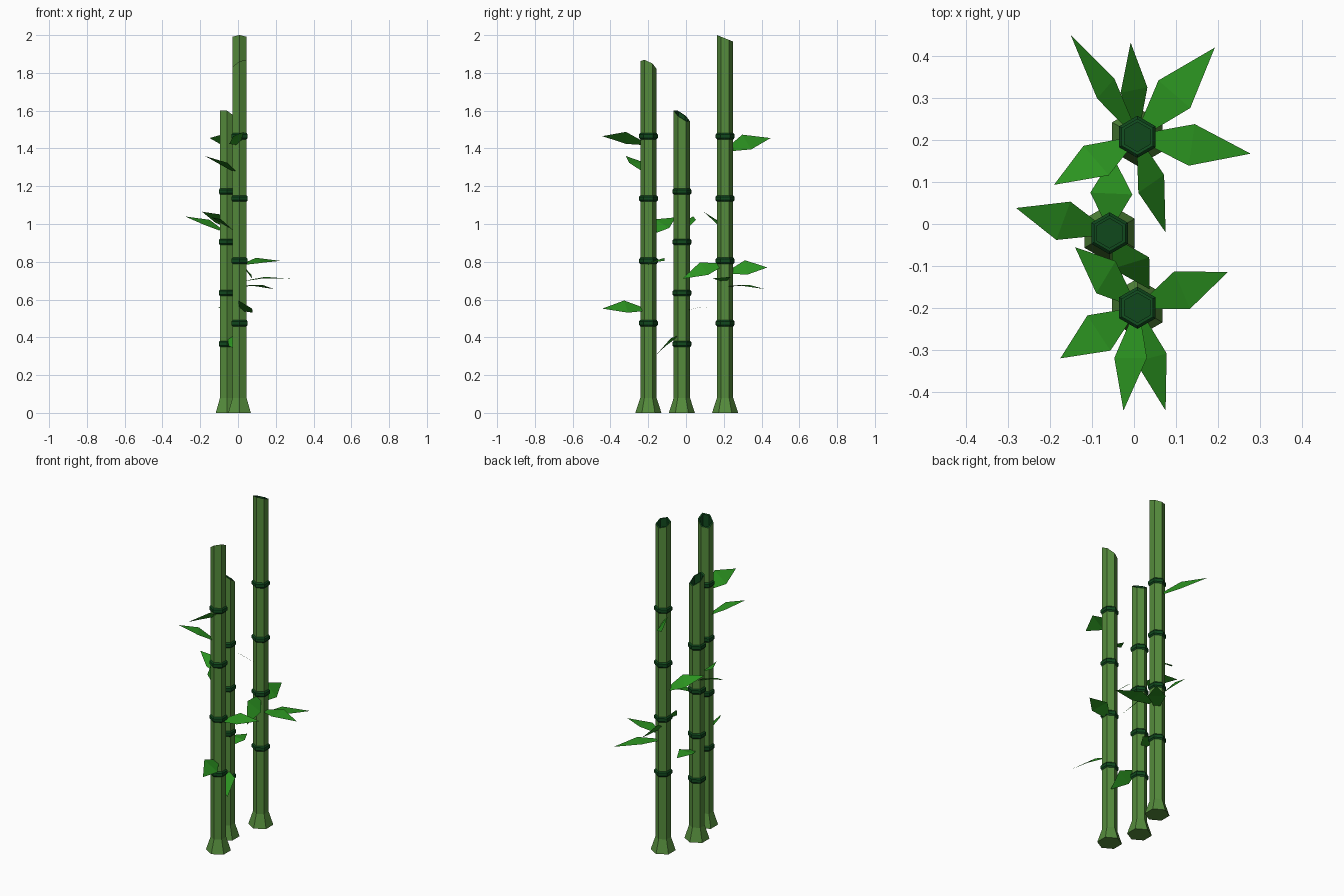
import bpy
from math import cos, sin, radians, atan2
from mathutils import Vector

if "Cube" in bpy.data.objects:
    bpy.data.objects.remove(bpy.data.objects["Cube"])


def material(name, rgb):
    m = bpy.data.materials.new(name)
    m.diffuse_color = (*rgb, 1)
    m.use_nodes = True
    m.node_tree.nodes["Principled BSDF"].inputs["Base Color"].default_value = m.diffuse_color
    return m


STALK = material("stalk_green", (0.09, 0.26, 0.045))
DARK = material("dark_green", (0.005, 0.065, 0.012))
LEAF = material("leaf_green", (0.025, 0.30, 0.015))


def add_mesh(name, verts, faces, mat):
    me = bpy.data.meshes.new(name)
    me.from_pydata(verts, [], faces)
    me.materials.append(mat)
    ob = bpy.data.objects.new(name, me)
    bpy.context.collection.objects.link(ob)
    return ob


def hex_loft(name, cx, cy, profile, mat, cap_start=False, cap_end=False):
    """Six-sided loft; each profile row is radius, height, x slope, y slope."""
    verts, faces = [], []
    for r, z, gx, gy in profile:
        for i in range(6):
            a = radians(30 + 60 * i)
            x, y = r * cos(a), r * sin(a)
            verts.append((cx + x, cy + y, z + gx * x + gy * y))
    for k in range(len(profile) - 1):
        for i in range(6):
            j = (i + 1) % 6
            faces.append((6*k + i, 6*k + j, 6*k + 6 + j, 6*k + 6 + i))
    if cap_start:
        faces.append(tuple(range(5, -1, -1)))
    if cap_end:
        n = 6 * (len(profile) - 1)
        faces.append(tuple(range(n, n + 6)))
    return add_mesh(name, verts, faces, mat)


def leaf(name, cx, cy, base_z, tip, roll, width=0.1, bend=0.012):
    """Kite-shaped blade: narrow base, wide shoulder, pointed tip."""
    tip = Vector(tip)
    az = atan2(tip.y - cy, tip.x - cx)
    base = Vector((cx + 0.036 * cos(az), cy + 0.036 * sin(az), base_z))
    left = Vector((-sin(az), cos(az), 0))
    up = (tip - base).normalized().cross(left)
    side = left * cos(radians(roll)) + up * sin(radians(roll))
    mid = base.lerp(tip, 0.4) + Vector((0, 0, bend))
    verts = [base - side * 0.018, mid - side * width / 2, tip,
             mid + side * width / 2, base + side * 0.018]
    add_mesh(name, verts, [(0, 1, 3, 4), (1, 2, 3)], LEAF)


# Each stalk: centre, cut height and slope, node heights, leaves (base z, tip, roll)
stalks = {
    "tall": (0.008, 0.207, 1.983, 0, -0.4, (0.475, 0.805, 1.135, 1.465), [
        (1.40, (-0.15, 0.448, 1.455), 53),
        (0.75, (-0.008, 0.431, 0.77), 50),
        (0.67, (0.192, 0.419, 0.655), 0),
        (0.70, (0.277, 0.167, 0.71), 5),
        (0.78, (0.075, -0.02, 0.71), -45),
        (0.98, (-0.19, 0.093, 1.065), 25)]),
    "short": (-0.058, -0.022, 1.572, -0.38, -0.65, (0.365, 0.635, 0.905, 1.172), [
        (0.97, (-0.28, 0.038, 1.04), -15),
        (0.545, (-0.05, 0.16, 0.552), 0),
        (0.40, (0.037, -0.155, 0.31), 30)]),
    "middle": (0.008, -0.199, 1.841, 0.5, -0.47, (0.475, 0.805, 1.135, 1.465), [
        (0.96, (-0.14, -0.055, 1.035), 30),
        (0.79, (0.223, -0.114, 0.805), 15),
        (0.55, (0.075, -0.443, 0.552), -40),
        (1.43, (-0.025, -0.443, 1.465), 40),
        (1.28, (-0.175, -0.319, 1.36), 0)]),
}

for name, (cx, cy, top, gx, gy, nodes, leaves) in stalks.items():
    # Flared stalk with a slanted cut
    hex_loft(f"{name}_stalk", cx, cy,
             [(0.069, 0, 0, 0), (0.043, 0.08, 0, 0), (0.043, top, gx, gy)],
             STALK, cap_start=True)
    # Dark rim and hollow inside
    hex_loft(f"{name}_hollow_top", cx, cy,
             [(0.043, top, gx, gy), (0.035, top, gx, gy), (0.035, top - 0.08, 0, 0)],
             DARK, cap_end=True)
    # Node rings
    for i, z in enumerate(nodes):
        hex_loft(f"{name}_node_{i + 1}", cx, cy,
                 [(r, z + dz, 0, 0) for r, dz in
                  ((0.042, -0.018), (0.05, -0.009), (0.05, 0.009), (0.042, 0.018))], DARK)
    # Leaves
    for i, (base_z, tip, roll) in enumerate(leaves):
        leaf(f"{name}_leaf_{i + 1}", cx, cy, base_z, tip, roll)
